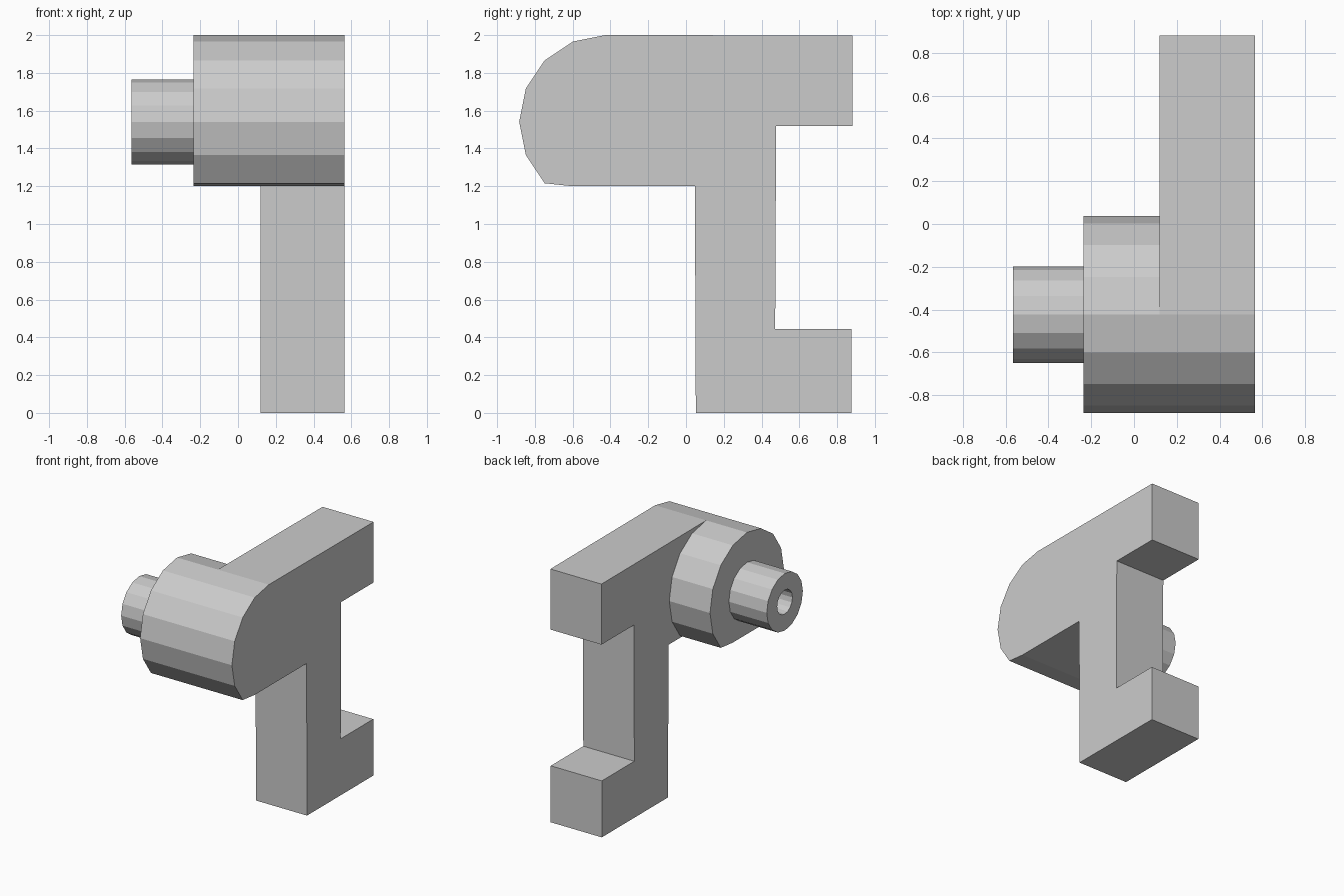
import bpy, bmesh
from math import sin, cos, pi

if "Cube" in bpy.data.objects:
    bpy.data.objects.remove(bpy.data.objects["Cube"])

CY, CZ, SIDES = -0.423, 1.541, 16      # shared axis of boss and pin


def circle(r, first=0, last=SIDES - 1):
    """Points (y, z) of a 16-sided circle; step 0 points to +y, counter-clockwise."""
    return [(CY + r * cos(2 * pi * i / SIDES), CZ + r * sin(2 * pi * i / SIDES))
            for i in range(first, last + 1)]


def flatten(points, floor=1.2):
    return [(y, max(z, floor)) for y, z in points]


def loft(name, sections, cap_start=False, cap_end=False):
    """Skin a list of (x, outline) sections into one flat-shaded mesh."""
    bm = bmesh.new()
    rings = [[bm.verts.new((x, y, z)) for y, z in outline] for x, outline in sections]
    for a, b in zip(rings, rings[1:]):
        n = len(a)
        for i in range(n):
            j = (i + 1) % n
            bm.faces.new((a[i], b[i], b[j], a[j]))
    if cap_start:
        bm.faces.new(rings[0])
    if cap_end:
        bm.faces.new(rings[-1][::-1])
    mesh = bpy.data.meshes.new(name)
    bm.to_mesh(mesh)
    bm.free()
    obj = bpy.data.objects.new(name, mesh)
    bpy.context.collection.objects.link(obj)
    return obj


# Orient outlines clockwise seen from +x so that caps and sides face outward
def outward(points):
    return points[::-1]


# C-shaped bracket plate with a rounded nose
nose = flatten(circle(0.46, 4, 11))
bracket = nose + [(0.047, 1.2), (0.052, 0), (0.877, 0), (0.877, 0.445),
                  (0.472, 0.445), (0.477, 1.52), (0.881, 1.52), (0.881, 1.997)]
loft("bracket_plate", [(0.12, outward(bracket)), (0.565, outward(bracket))], True, True)

# Boss, flattened underneath, standing on the plate
boss = outward(flatten(circle(0.46)))
loft("boss", [(-0.235, boss), (0.12, boss)], cap_start=True)

# Hollow pin; the boss face closes the bore
outer, bore = outward(circle(0.225)), outward(circle(0.095))
loft("pin", [(-0.235, bore), (-0.565, bore), (-0.565, outer), (-0.235, outer)])
